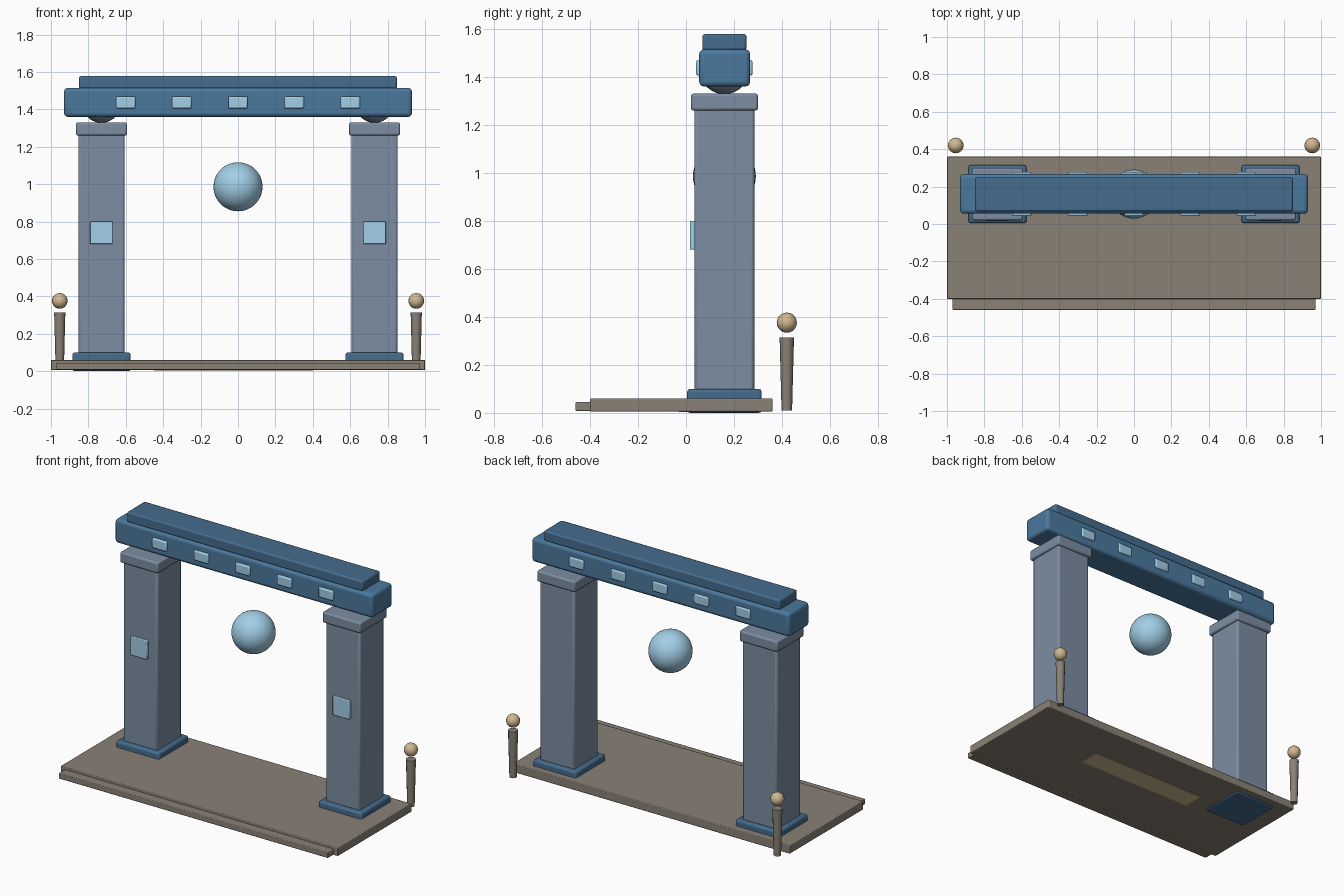
import bpy
from math import radians

if "Cube" in bpy.data.objects:
    bpy.data.objects.remove(bpy.data.objects["Cube"])


def material(name, rgb):
    m = bpy.data.materials.new(name)
    m.diffuse_color = (*rgb, 1)
    m.use_nodes = True
    m.node_tree.nodes["Principled BSDF"].inputs["Base Color"].default_value = m.diffuse_color
    return m


SLATE = material("slate", (0.20, 0.27, 0.36))
BLUE = material("deep_blue", (0.06, 0.15, 0.27))
BEAM = material("beam_blue", (0.07, 0.19, 0.34))
GLOW = material("pale_blue", (0.36, 0.62, 0.80))
STONE = material("stone", (0.25, 0.22, 0.18))
GOLD = material("gold", (0.62, 0.48, 0.28))


def finish(name, mat):
    ob = bpy.context.object
    ob.name = name
    ob.data.materials.append(mat)
    return ob


def box(name, x, y, z, mat, bevel=0.006, segments=2):
    """Bevelled box from (min, max) ranges on each axis."""
    lo, hi = zip(x, y, z)
    bpy.ops.mesh.primitive_cube_add(
        size=1, location=[(a + b) / 2 for a, b in zip(lo, hi)])
    ob = finish(name, mat)
    ob.scale = [b - a for a, b in zip(lo, hi)]
    bpy.ops.object.transform_apply(location=False, rotation=False, scale=True)
    if bevel:
        mod = ob.modifiers.new("bevel", 'BEVEL')
        mod.width, mod.segments = bevel, segments
    bpy.ops.object.shade_smooth_by_angle(angle=radians(40))
    return ob


def ball(name, loc, r, mat, segments=32, rings=20):
    bpy.ops.mesh.primitive_uv_sphere_add(
        segments=segments, ring_count=rings, radius=r, location=loc)
    finish(name, mat)
    bpy.ops.object.shade_smooth()


# Floor slab, front step and the strip set in its underside
box("floor_slab", (-1, 1), (-0.40, 0.36), (0.006, 0.06), STONE, 0.004)
box("front_step", (-0.97, 0.97), (-0.46, -0.38), (0.008, 0.045), STONE, 0.004)
box("threshold_strip", (-0.45, 0.40), (-0.03, 0.11), (0.003, 0.03), GOLD, 0)

CY = 0.16
for side, s in (("left", -1), ("right", 1)):
    cx = 0.73 * s

    def around(name, w, d, z, mat, bevel):
        box(f"{side}_{name}", (cx - w, cx + w), (CY - d, CY + d), z, mat, bevel)

    # Pillar with plinth, capital and round bearing under the beam
    around("plinth", 0.155, 0.155, (0.0 if s < 0 else 0.01, 0.10), BLUE, 0.012)
    around("pillar", 0.124, 0.125, (0.06, 1.27), SLATE, 0.012)
    around("capital", 0.137, 0.14, (1.26, 1.33), SLATE, 0.01)
    ball(f"{side}_bearing", (cx, CY, 1.433), 0.105, SLATE)
    box(f"{side}_panel", (cx - 0.06, cx + 0.06), (0.016, 0.05),
        (0.68, 0.80), GLOW, 0.004)

    # Tapered lamp post behind the slab
    bpy.ops.mesh.primitive_cone_add(
        vertices=12, radius1=0.022, radius2=0.03, depth=0.305,
        location=(0.953 * s, 0.42, 0.1625))
    finish(f"{side}_lamp_post", STONE)
    bpy.ops.object.shade_smooth_by_angle(angle=radians(40))
    ball(f"{side}_lamp", (0.953 * s, 0.42, 0.376), 0.042, GOLD, 16, 10)

# Lintel beam, top rail and studs on both faces
box("lintel_beam", (-0.93, 0.93), (0.055, 0.267), (1.36, 1.515), BEAM, 0.02, 3)
box("top_rail", (-0.85, 0.85), (0.068, 0.252), (1.51, 1.578), BLUE, 0.01)
for i in range(5):
    x = -0.6 + 0.3 * i
    for face, y in (("front", (0.042, 0.08)), ("back", (0.24, 0.277))):
        box(f"{face}_stud_{i + 1}", (x - 0.052, x + 0.052), y,
            (1.405, 1.47), GLOW, 0.008)

# Floating orb
ball("floating_orb", (0, CY, 0.986), 0.131, GLOW, 40, 24)
